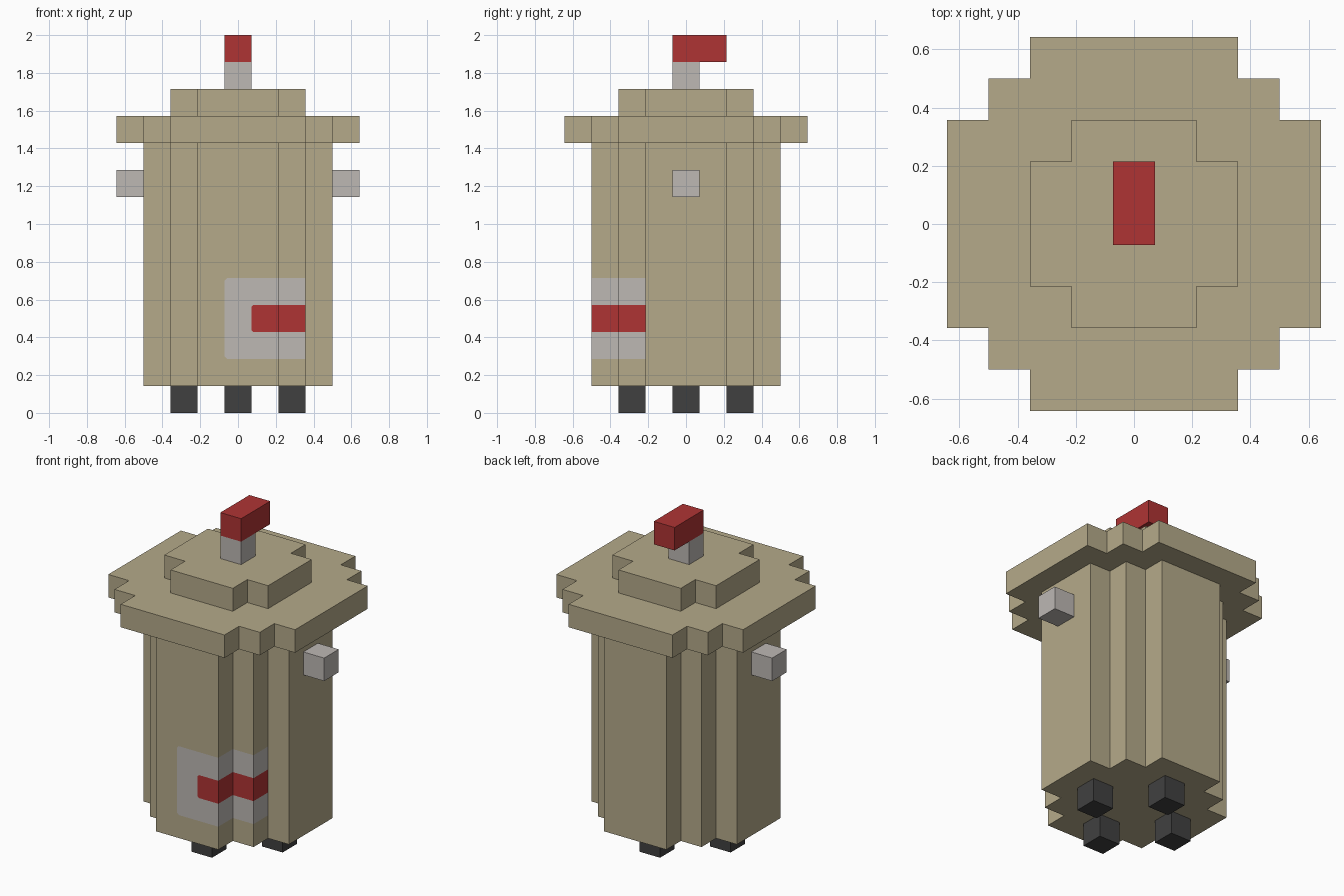
import bpy, bmesh
from mathutils import Vector

if "Cube" in bpy.data.objects:
    bpy.data.objects.remove(bpy.data.objects["Cube"], do_unlink=True)

U = 1 / 7  # size of one block; all dimensions below are in blocks


def material(name, rgb):
    lin = [((c / 255 + 0.055) / 1.055) ** 2.4 for c in rgb] + [1.0]
    m = bpy.data.materials.new(name)
    m.use_nodes = True
    m.diffuse_color = lin
    bsdf = next(n for n in m.node_tree.nodes if n.type == 'BSDF_PRINCIPLED')
    bsdf.inputs["Base Color"].default_value = lin
    return m


TAN = material("tan", (181, 170, 138))
GREY = material("light grey", (189, 184, 180))
RED = material("red", (175, 52, 52))
DARK = material("charcoal", (64, 64, 64))


def finish(name, bm, mats):
    bmesh.ops.scale(bm, vec=(U, U, U), verts=bm.verts)
    me = bpy.data.meshes.new(name)
    bm.to_mesh(me)
    bm.free()
    for m in mats:
        me.materials.append(m)
    ob = bpy.data.objects.new(name, me)
    bpy.context.collection.objects.link(ob)
    return ob


def prism(outline, z0, z1):
    bm = bmesh.new()
    base = bm.faces.new([bm.verts.new((x, y, z0)) for x, y in outline])
    top = bmesh.ops.extrude_face_region(bm, geom=[base])["geom"]
    bmesh.ops.translate(bm, vec=(0, 0, z1 - z0),
                        verts=[g for g in top if isinstance(g, bmesh.types.BMVert)])
    bmesh.ops.recalc_face_normals(bm, faces=bm.faces)
    bm.normal_update()
    return bm


def stepped(quarter):
    """Mirror the stepped corner into a closed four-way outline."""
    half = quarter + [(-x, y) for x, y in reversed(quarter)]
    return half + [(x, -y) for x, y in reversed(half)]


def box(name, x0, x1, y0, y1, z0, z1, mat):
    return finish(name, prism([(x0, y0), (x1, y0), (x1, y1), (x0, y1)], z0, z1), [mat])


# Body, with the painted label cut into its front left corner
bm = prism(stepped([(3.5, 1.5), (2.5, 1.5), (2.5, 2.5), (1.5, 2.5), (1.5, 3.5)]), 1, 10)


def on_label_side(f):
    c = f.calc_center_median()
    return abs(f.normal.z) < 0.5 and c.x > -1 and c.y < -1.6


def on_front(f):
    return f.normal.y < -0.9 and f.calc_center_median().y < -3.4


def cut(test, co, no):
    faces = [f for f in bm.faces if test(f)]
    edges = {e for f in faces for e in f.edges}
    verts = {v for f in faces for v in f.verts}
    bmesh.ops.bisect_plane(bm, geom=faces + list(edges) + list(verts), dist=1e-5,
                           plane_co=co, plane_no=Vector(no).normalized())
    bm.normal_update()


# x start, bottom, top and corner clip of each label colour
PANELS = [(-0.5, 2, 5, 0.1), (0.5, 3, 4, 0.07)]

# the flat front is cut before the height cuts, the clipped corners after them
for x0, z0, z1, r in PANELS:
    cut(on_front, (x0, 0, 0), (1, 0, 0))
label_faces = lambda f: on_label_side(f) or on_front(f)
for x0, z0, z1, r in PANELS:
    cut(label_faces, (0, 0, z0), (0, 0, 1))
    cut(label_faces, (0, 0, z1), (0, 0, 1))
for x0, z0, z1, r in PANELS:
    def inside(f, a=x0, b=z0, t=z1):
        c = f.calc_center_median()
        return on_front(f) and c.x > a and b < c.z < t
    cut(inside, (x0 + r, 0, z0), (1, 0, 1))
    cut(inside, (x0 + r, 0, z1), (1, 0, -1))

for f in bm.faces:
    if not on_label_side(f):
        continue
    c = f.calc_center_median()
    for i, (x0, z0, z1, r) in enumerate(PANELS):
        if c.x > x0 and z0 < c.z < z1 and c.x - x0 + min(c.z - z0, z1 - c.z) > r:
            f.material_index = i + 1
finish("body", bm, [TAN, GREY, RED])

# Two-tier lid
finish("lid_rim", prism(stepped(
    [(4.5, 2.5), (3.5, 2.5), (3.5, 3.5), (2.5, 3.5), (2.5, 4.5)]), 10, 11), [TAN])
finish("lid_top", prism(stepped([(2.5, 1.5), (1.5, 1.5), (1.5, 2.5)]), 11, 12), [TAN])

# Lid handle
box("handle_post", -0.5, 0.5, -0.5, 0.5, 12, 13, GREY)
box("handle_grip", -0.5, 0.5, -0.5, 1.5, 13, 14, RED)

# Side knobs
box("left_knob", 3.5, 4.5, -0.5, 0.5, 8, 9, GREY)
box("right_knob", -4.5, -3.5, -0.5, 0.5, 8, 9, GREY)

# Feet in a diamond
for name, x, y in [("front", 0, -2), ("back", 0, 2), ("left", 2, 0), ("right", -2, 0)]:
    box(name + "_foot", x - 0.5, x + 0.5, y - 0.5, y + 0.5, 0, 1, DARK)
